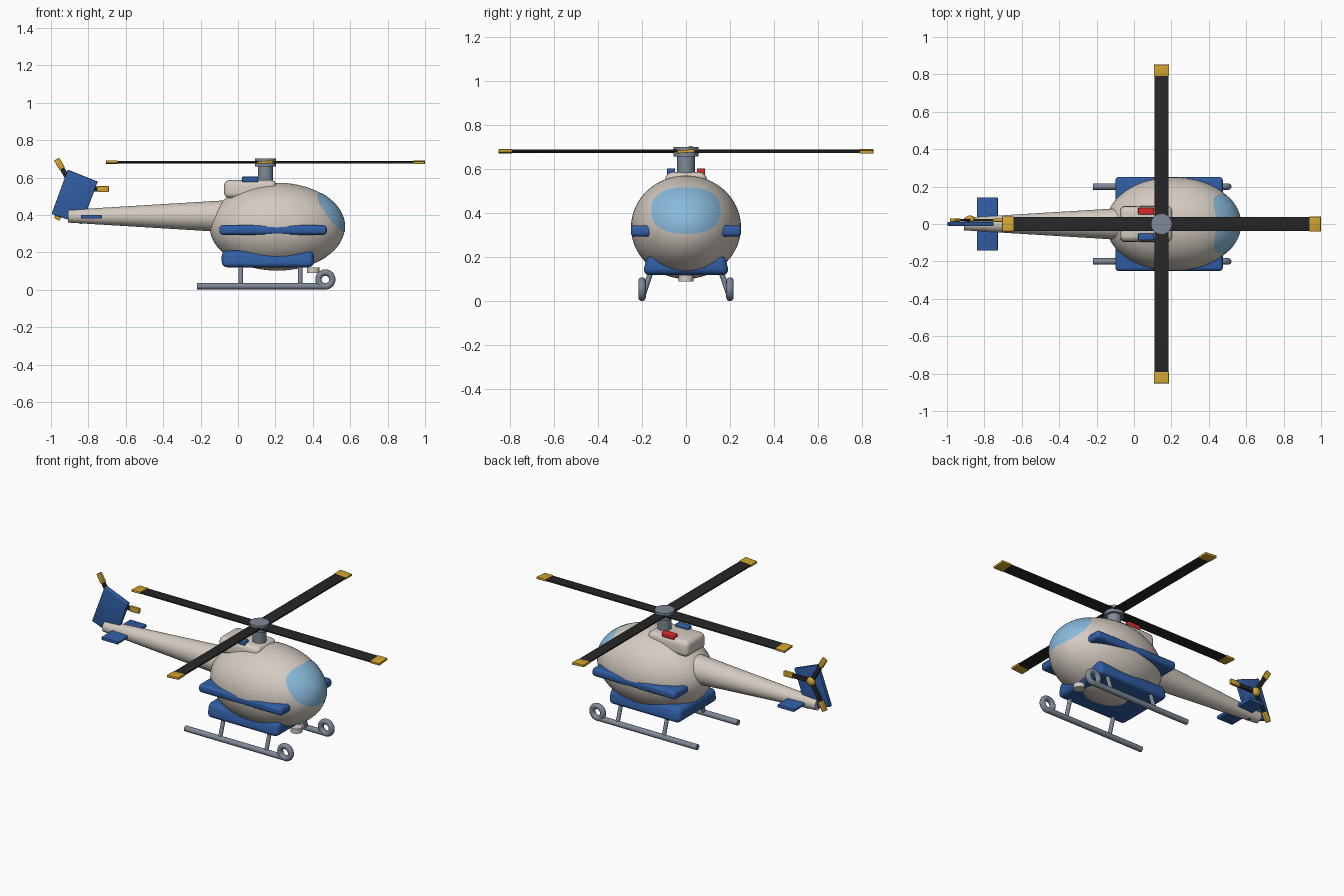
import bpy, bmesh, math
from mathutils import Matrix, Vector

if "Cube" in bpy.data.objects:
    bpy.data.objects.remove(bpy.data.objects["Cube"])


def mat(name, r, g, b):
    m = bpy.data.materials.new(name)
    m.diffuse_color = (r, g, b, 1)
    m.use_nodes = True
    m.node_tree.nodes["Principled BSDF"].inputs["Base Color"].default_value = m.diffuse_color
    return m


CREAM = mat("cream", 0.66, 0.60, 0.54)
BLUE = mat("blue", 0.03, 0.11, 0.37)
GREY = mat("grey", 0.21, 0.25, 0.31)
BLACK = mat("black", 0.02, 0.02, 0.02)
YELLOW = mat("yellow", 0.66, 0.38, 0.03)
GLASS = mat("glass blue", 0.25, 0.49, 0.71)
RED = mat("red", 0.65, 0.025, 0.025)


def finish(name, bm, material, matrix=Matrix(), bevel=0, segments=3):
    if bevel:
        bmesh.ops.bevel(bm, geom=bm.edges[:], offset=bevel, segments=segments,
                        profile=0.5, affect='EDGES', clamp_overlap=True)
    bmesh.ops.transform(bm, matrix=matrix, verts=bm.verts)
    bmesh.ops.recalc_face_normals(bm, faces=bm.faces)
    me = bpy.data.meshes.new(name)
    bm.to_mesh(me)
    bm.free()
    me.materials.append(material)
    for p in me.polygons:
        p.use_smooth = True
    me.set_sharp_from_angle(angle=math.radians(40))
    ob = bpy.data.objects.new(name, me)
    bpy.context.collection.objects.link(ob)
    return ob


def box(name, lo, hi, material, bevel=0.004, matrix=Matrix(), top=1.0, segments=3):
    """Box between two corners; top scales the width in y of the upper side."""
    lo, hi = Vector(lo), Vector(hi)
    mid, size = (lo + hi) / 2, hi - lo
    bm = bmesh.new()
    bmesh.ops.create_cube(bm, size=1)
    for v in bm.verts:
        k = top if v.co.z > 0 else 1
        v.co = Vector((v.co.x * size.x, v.co.y * size.y * k, v.co.z * size.z)) + mid
    return finish(name, bm, material, matrix, bevel, segments)


def rod(name, a, b, r1, r2, material, sides=32):
    a, b = Vector(a), Vector(b)
    d = b - a
    bm = bmesh.new()
    bmesh.ops.create_cone(bm, cap_ends=True, segments=sides, radius1=r1, radius2=r2, depth=d.length)
    m = Matrix.Translation((a + b) / 2) @ d.to_track_quat('Z', 'Y').to_matrix().to_4x4()
    return finish(name, bm, material, m)


def ball(name, c, radii, material, u=48, v=32):
    bm = bmesh.new()
    bmesh.ops.create_uvsphere(bm, u_segments=u, v_segments=v, radius=1)
    return finish(name, bm, material, Matrix.Translation(c) @ Matrix.Diagonal((*radii, 1)))


# Fuselage
C, R = Vector((0.21, 0, 0.337)), Vector((0.361, 0.25, 0.235))
ball("fuselage", C, R, CREAM, 64, 40)

# Windscreen: rounded patch laid onto the nose
bm = bmesh.new()
N, RINGS = 48, 10


def nose_point(t, f):
    p = 2 / 2.4
    c, s = math.cos(t), math.sin(t)
    y = 0.157 * f * math.copysign(abs(c) ** p, c)
    z = 0.412 + 0.105 * f * math.copysign(abs(s) ** p, s)
    x = C.x + R.x * math.sqrt(1 - (y / R.y) ** 2 - ((z - C.z) / R.z) ** 2)
    n = Vector(((x - C.x) / R.x ** 2, y / R.y ** 2, (z - C.z) / R.z ** 2)).normalized()
    return Vector((x, y, z)) + n * 0.002


centre = bm.verts.new(nose_point(0, 0))
prev = None
for k in range(1, RINGS + 1):
    ring = [bm.verts.new(nose_point(math.tau * i / N, k / RINGS)) for i in range(N)]
    for i in range(N):
        j = (i + 1) % N
        if prev:
            bm.faces.new((prev[i], ring[i], ring[j], prev[j]))
        else:
            bm.faces.new((centre, ring[i], ring[j]))
    prev = ring
screen = finish("windscreen", bm, GLASS)
if screen.data.polygons[0].normal.x < 0:
    screen.data.flip_normals()

# Tail boom, stabiliser
rod("tail_boom", (-0.91, 0, 0.393), (0.05, 0, 0.393), 0.034, 0.092, CREAM, 40)
box("stabiliser", (-0.84, -0.142, 0.38), (-0.728, 0.142, 0.4), BLUE)

# Tail fin: leaning plate
bm = bmesh.new()
outline = [(-0.997, 0.405), (-0.835, 0.35), (-0.75, 0.578), (-0.91, 0.642)]
f = bm.faces.new([bm.verts.new((x, -0.012, z)) for x, z in outline])
ext = bmesh.ops.extrude_face_region(bm, geom=[f])
bmesh.ops.translate(bm, vec=(0, 0.024, 0), verts=[e for e in ext['geom'] if isinstance(e, bmesh.types.BMVert)])
finish("tail_fin", bm, BLUE, bevel=0.004)

# Tail rotor on the +y side of the fin
for i in range(3):
    m = Matrix.Translation((-0.877, 0.021, 0.538)) @ Matrix.Rotation(i * math.tau / 3, 4, 'Y')
    box(f"tail_blade_{i}", (0, -0.007, -0.013), (0.13, 0.007, 0.013), BLACK, 0.003, m)
    box(f"tail_blade_tip_{i}", (0.125, -0.009, -0.016), (0.186, 0.009, 0.016), YELLOW, 0.003, m)
ball("tail_rotor_hub", (-0.877, 0.025, 0.538), (0.027, 0.02, 0.027), YELLOW, 24, 16)

# Engine cover and exhausts
box("engine_cover", (-0.075, -0.1, 0.49), (0.205, 0.1, 0.587), CREAM, 0.03, top=0.92, segments=5)
box("exhaust_red", (0.022, 0.05, 0.575), (0.108, 0.087, 0.605), RED, 0.005)
box("exhaust_blue", (0.022, -0.087, 0.575), (0.108, -0.05, 0.605), BLUE, 0.005)

# Main rotor
HX = 0.147
rod("rotor_mast", (HX, 0, 0.54), (HX, 0, 0.675), 0.04, 0.04, GREY)
rod("rotor_hub", (HX, 0, 0.658), (HX, 0, 0.702), 0.056, 0.056, GREY)
for i in range(4):
    m = (Matrix.Translation((HX, 0, 0.682)) @ Matrix.Rotation(i * math.pi / 2, 4, 'Z')
         @ Matrix.Rotation(math.radians(4), 4, 'X'))
    box(f"rotor_blade_{i}", (0.03, -0.038, -0.005), (0.795, 0.038, 0.005), BLACK, 0.002, m)
    box(f"rotor_blade_tip_{i}", (0.79, -0.04, -0.007), (0.852, 0.04, 0.007), YELLOW, 0.002, m)

# Side bars and lower pod, both passing through the body
box("side_bars", (-0.1, -0.251, 0.294), (0.475, 0.251, 0.345), BLUE, 0.018, segments=4)
box("lower_pod", (-0.087, -0.197, 0.12), (0.405, 0.197, 0.21), BLUE, 0.03, top=0.9, segments=5)
rod("belly_lamp", (0.402, 0, 0.09), (0.402, 0, 0.12), 0.033, 0.033, CREAM, 24)

# Landing skids with ring ends
for side, s in (("left", 1), ("right", -1)):
    y = 0.2 * s
    rod(f"skid_{side}", (-0.22, y, 0.019), (0.47, y, 0.019), 0.017, 0.017, GREY, 24)
    for end, x in (("rear", 0.015), ("front", 0.332)):
        rod(f"strut_{end}_{side}", (x, 0.158 * s, 0.14), (x, 0.198 * s, 0.02), 0.012, 0.012, GREY, 20)
    bpy.ops.mesh.primitive_torus_add(location=(0.467, y, 0.055), rotation=(math.pi / 2, 0, 0),
                                     major_segments=32, minor_segments=16,
                                     major_radius=0.037, minor_radius=0.017)
    ring = bpy.context.object
    ring.name = f"skid_ring_{side}"
    ring.data.materials.append(GREY)
    bpy.ops.object.shade_smooth()
